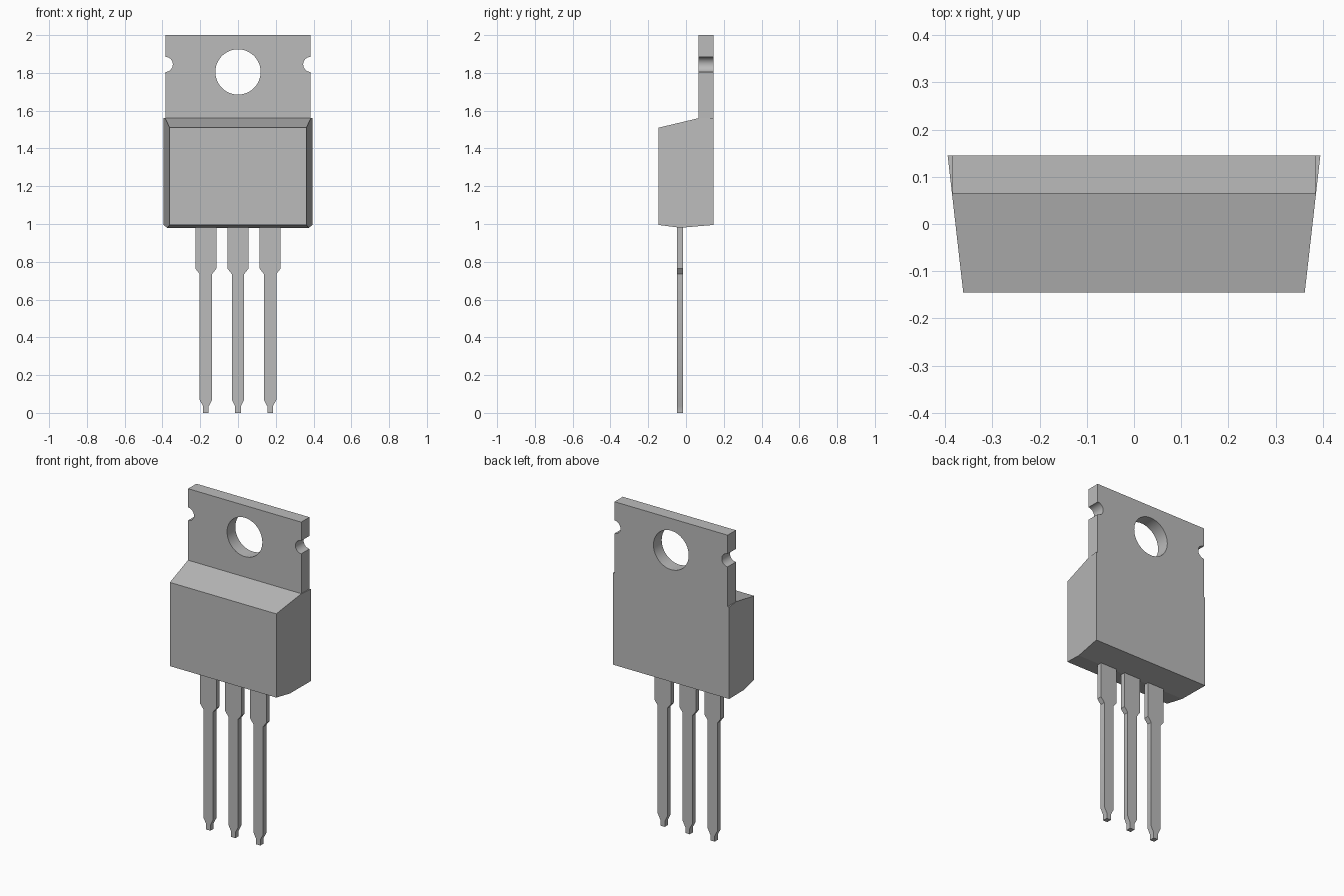
import bpy, bmesh
from math import sin, cos, pi

if "Cube" in bpy.data.objects:
    bpy.data.objects.remove(bpy.data.objects["Cube"], do_unlink=True)

grey = bpy.data.materials.new("plain grey")
grey.use_nodes = True
colour = (0.5, 0.5, 0.5, 1)
grey.diffuse_color = colour
grey.node_tree.nodes["Principled BSDF"].inputs["Base Color"].default_value = colour


def arc(cx, cz, r, start, end, steps):
    angles = [start + (end - start) * i / steps for i in range(steps + 1)]
    return [(cx + r * cos(a), cz + r * sin(a)) for a in angles]


def mirrored(right_side):
    """Close a right-hand profile with its mirror image."""
    return right_side + [(-x, z) for x, z in reversed(right_side)]


def plate(name, loops, y_front, y_back, x=0):
    """Extrude filled front-facing outlines between two depths."""
    curve = bpy.data.curves.new(name, "CURVE")
    curve.dimensions = "2D"
    curve.fill_mode = "BOTH"
    curve.extrude = (y_back - y_front) / 2
    for loop in loops:
        spline = curve.splines.new("POLY")
        spline.points.add(len(loop) - 1)
        for point, (px, pz) in zip(spline.points, loop):
            point.co = (px, pz, 0, 1)
        spline.use_cyclic_u = True
    obj = bpy.data.objects.new(name, curve)
    bpy.context.collection.objects.link(obj)
    obj.location = (x, (y_front + y_back) / 2, 0)
    obj.rotation_euler = (pi / 2, 0, 0)
    bpy.ops.object.select_all(action="DESELECT")
    bpy.context.view_layer.objects.active = obj
    obj.select_set(True)
    bpy.ops.object.convert(target="MESH")
    obj = bpy.context.object
    bm = bmesh.new()
    bm.from_mesh(obj.data)
    bmesh.ops.remove_doubles(bm, verts=bm.verts, dist=1e-5)
    bmesh.ops.recalc_face_normals(bm, faces=bm.faces)
    bm.to_mesh(obj.data)
    bm.free()
    obj.data.materials.clear()
    obj.data.materials.append(grey)
    bpy.ops.object.shade_smooth_by_angle()
    return obj


# Moulded body: side profile swept across, with sides tapering to the front
profile = [(-0.145, 0.995), (-0.03, 0.98), (0.145, 0.995),
           (0.145, 1.56), (0.065, 1.56), (-0.145, 1.51)]
bm = bmesh.new()
ends = []
for side in (-1, 1):
    ends.append([bm.verts.new((side * (0.3785 + 0.1138 * y), y, z)) for y, z in profile])
    bm.faces.new(ends[-1])
for i in range(len(profile)):
    j = (i + 1) % len(profile)
    bm.faces.new((ends[0][i], ends[0][j], ends[1][j], ends[1][i]))
bmesh.ops.recalc_face_normals(bm, faces=bm.faces)
mesh = bpy.data.meshes.new("body")
bm.to_mesh(mesh)
bm.free()
mesh.materials.append(grey)
bpy.context.collection.objects.link(bpy.data.objects.new("body", mesh))

# Mounting tab with a round hole and two edge notches
notch = arc(0.385, 1.845, 0.04, 1.5 * pi, 0.5 * pi, 16)
tab_edge = [(0.385, 1.56)] + notch + [(0.385, 2.0)]
hole = arc(0, 1.805, 0.12, 0, 2 * pi, 48)[:-1]
plate("mounting_tab", [mirrored(tab_edge), hole], 0.065, 0.145)

# Three stepped leads
lead_edge = [(0.015, 0), (0.015, 0.035), (0.033, 0.07),
             (0.033, 0.735), (0.056, 0.765), (0.056, 1.0)]
for label, x in (("right", -0.17), ("middle", 0), ("left", 0.17)):
    plate(label + "_lead", [mirrored(lead_edge)], -0.047, -0.015, x)
